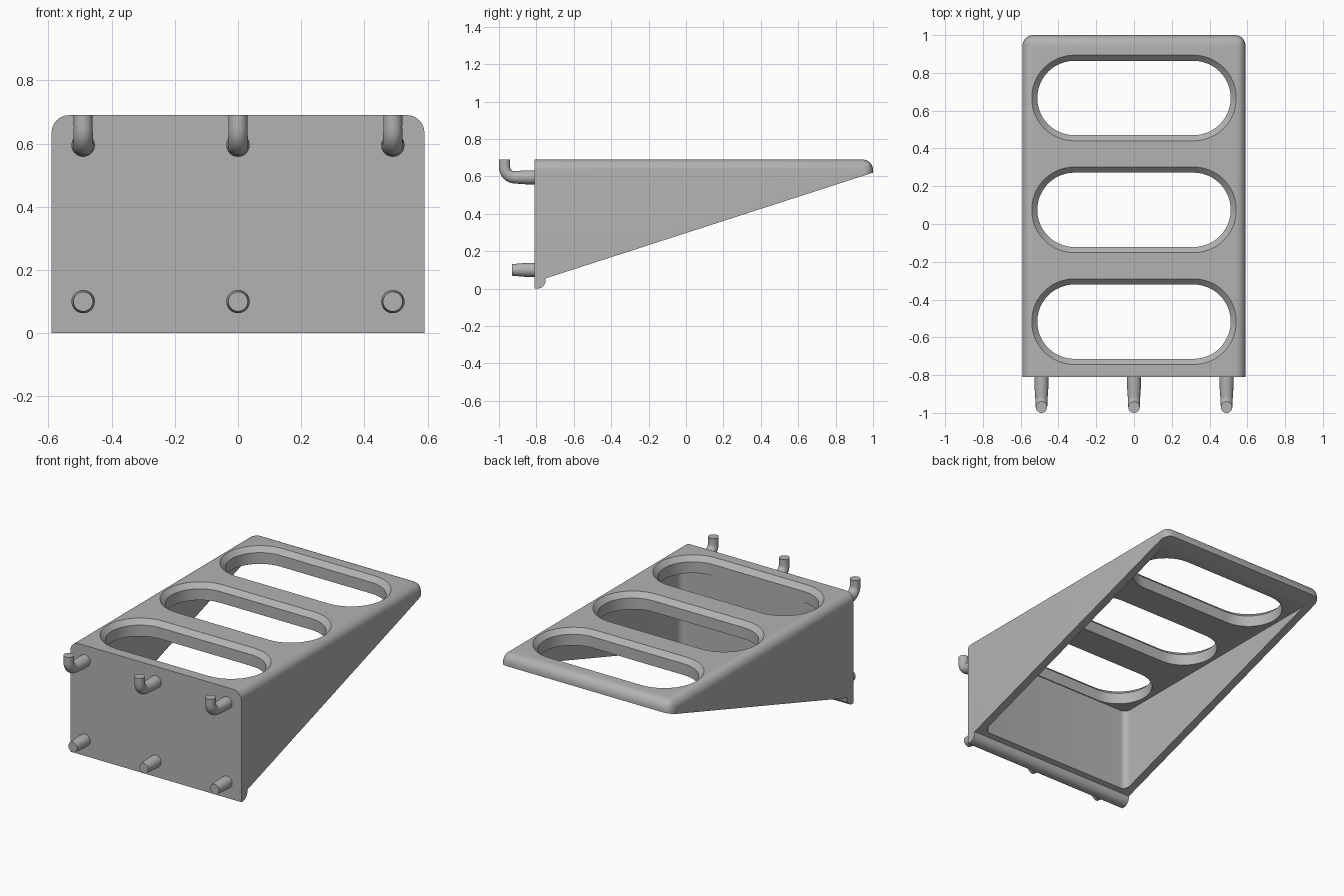
import bpy, bmesh
from math import sin, cos, pi, radians
from mathutils import Vector

if "Cube" in bpy.data.objects:
    bpy.data.objects.remove(bpy.data.objects["Cube"], do_unlink=True)

GREY = (0.45, 0.45, 0.45, 1)
grey = bpy.data.materials.new("plain_grey")
grey.use_nodes = True
grey.diffuse_color = GREY
grey.node_tree.nodes["Principled BSDF"].inputs["Base Color"].default_value = GREY


def finish(bm, name):
    bmesh.ops.recalc_face_normals(bm, faces=bm.faces)
    mesh = bpy.data.meshes.new(name)
    bm.to_mesh(mesh)
    bm.free()
    mesh.materials.append(grey)
    obj = bpy.data.objects.new(name, mesh)
    bpy.context.collection.objects.link(obj)
    return obj


def loft(bm, rings):
    """Skin a list of point rings and cap both ends."""
    loops = [[bm.verts.new(p) for p in ring] for ring in rings]
    for a, b in zip(loops, loops[1:]):
        for i in range(len(a)):
            j = (i + 1) % len(a)
            bm.faces.new((a[i], a[j], b[j], b[i]))
    bm.faces.new(loops[0][::-1])
    bm.faces.new(loops[-1])


def activate(obj):
    bpy.ops.object.select_all(action="DESELECT")
    obj.select_set(True)
    bpy.context.view_layer.objects.active = obj


def smooth(obj):
    activate(obj)
    bpy.ops.object.shade_smooth_by_angle(angle=radians(30))


def cut(obj, cutter):
    mod = obj.modifiers.new("cut", "BOOLEAN")
    mod.operation, mod.solver, mod.object = "DIFFERENCE", "EXACT", cutter
    activate(obj)
    bpy.ops.object.modifier_apply(modifier=mod.name)
    bpy.data.objects.remove(cutter, do_unlink=True)


# Wedge body: side profile with a rounded lip below the mounting plate
W, TOP, FRONT, BACK = 0.59, 0.69, -0.81, 1.0
lip = [(-0.795 + 0.045 * sin(a), 0.045 - 0.045 * cos(a))
       for a in (i * pi / 16 for i in range(9))]
profile = [(FRONT, TOP), (FRONT, 0)] + lip + [(-0.75, 0.055), (BACK, 0.62), (BACK, TOP)]
bm = bmesh.new()
loft(bm, [[(x, y, z) for y, z in profile] for x in (-W, W)])


def rounded(edge):
    a, b = (v.co for v in edge.verts)
    on_top = min(a.z, b.z) > TOP - 0.001
    at_back = min(a.y, b.y) > BACK - 0.001
    side = abs(a.x - b.x) < 0.001
    return (on_top and (side or at_back)) or (at_back and side)


bmesh.ops.bevel(bm, geom=[e for e in bm.edges if rounded(e)], offset=0.055,
                segments=8, profile=0.5, affect="EDGES", clamp_overlap=True)
body = finish(bm, "shelf_body")

# Hollow underside with rounded vertical corners
bm = bmesh.new()
outline = [(x, y) for x, y in ((-0.54, -0.72), (0.54, -0.72), (0.54, 0.97), (-0.54, 0.97))]
loft(bm, [[(x, y, z) for x, y in outline] for z in (-0.5, 0.59)])
upright = [e for e in bm.edges if abs(e.verts[0].co.z - e.verts[1].co.z) > 0.5]
bmesh.ops.bevel(bm, geom=upright, offset=0.04, segments=8, profile=0.5, affect="EDGES")
cut(body, finish(bm, "cavity_cutter"))


# Three slots with a chamfered upper rim
def slot_ring(y, z, r):
    ring = []
    for side, start in ((1, -pi / 2), (-1, pi / 2)):
        for i in range(25):
            a = start + i * pi / 24
            ring.append((side * 0.315 + r * cos(a), y + r * sin(a), z))
    return ring


for y in (-0.517, 0.075, 0.667):
    bm = bmesh.new()
    loft(bm, [slot_ring(y, z, r) for z, r in ((0.3, 0.197), (0.66, 0.197), (0.70, 0.237))])
    cut(body, finish(bm, "slot_cutter"))
smooth(body)


# Pegs: stations are y, z, radius, tilt of the path
def peg(name, x, stations):
    bm = bmesh.new()
    rings = []
    for y, z, r, tilt in stations:
        up = Vector((0, sin(tilt), cos(tilt)))
        rings.append([Vector((x, y, z)) + r * (Vector((cos(a), 0, 0)) + up * sin(a))
                      for a in (i * pi / 16 for i in range(32))])
    loft(bm, rings)
    smooth(finish(bm, name))


def stub(z):
    return [(-0.80, z, 0.037, 0), (-0.86, z, 0.037, 0)]


elbow = [(-0.915 - 0.055 * sin(a), 0.65 - 0.055 * cos(a), 0.033 - 0.002 * a, a)
         for a in (i * pi / 16 for i in range(9))]
for side, x in (("right", -0.49), ("middle", 0), ("left", 0.49)):
    peg("upper_hook_" + side, x, stub(0.595) + elbow + [(-0.97, TOP, 0.03, pi / 2)])
    peg("lower_peg_" + side, x, stub(0.10) + [(-0.93, 0.10, 0.031, 0)])
